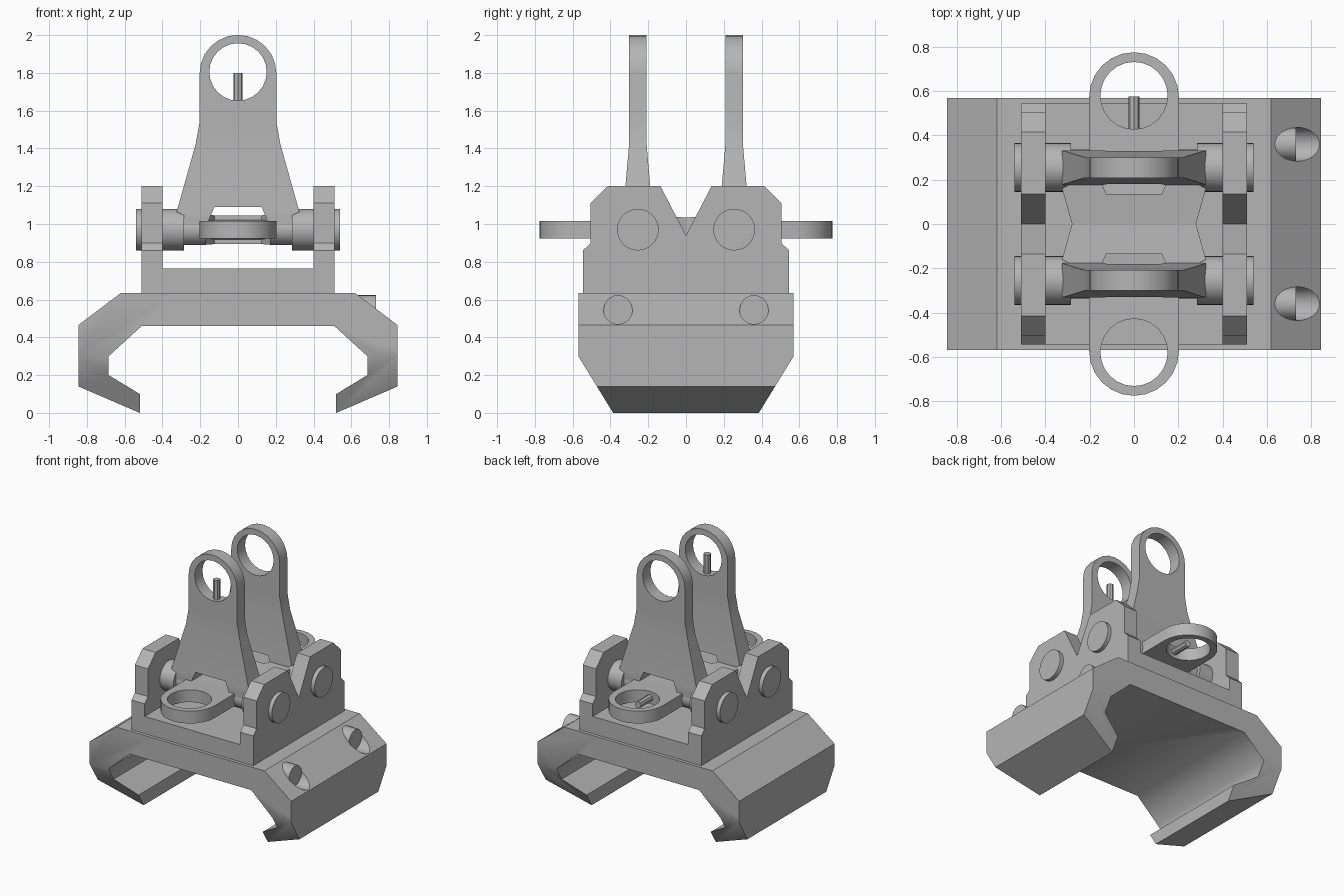
import bpy, bmesh, math
from mathutils import Matrix, Vector

if "Cube" in bpy.data.objects:
    bpy.data.objects.remove(bpy.data.objects["Cube"])

GREY = bpy.data.materials.new('dark_grey')
GREY.diffuse_color = (0.46, 0.46, 0.46, 1)
GREY.use_nodes = True
GREY.node_tree.nodes["Principled BSDF"].inputs["Base Color"].default_value = GREY.diffuse_color


def new_object(name, bm):
    bmesh.ops.recalc_face_normals(bm, faces=bm.faces)
    mesh = bpy.data.meshes.new(name)
    bm.to_mesh(mesh)
    bm.free()
    mesh.materials.append(GREY)
    ob = bpy.data.objects.new(name, mesh)
    bpy.context.collection.objects.link(ob)
    return ob


def prism(name, outline, axis, lo, hi):
    """Extrude a 2D outline along x (outline is y,z) or y (outline is x,z)."""
    bm = bmesh.new()
    put = (lambda a, b, d: (d, a, b)) if axis == 'x' else (lambda a, b, d: (a, d, b))
    face = bm.faces.new([bm.verts.new(put(a, b, lo)) for a, b in outline])
    ext = bmesh.ops.extrude_face_region(bm, geom=[face])['geom']
    verts = [v for v in ext if isinstance(v, bmesh.types.BMVert)]
    bmesh.ops.translate(bm, verts=verts, vec=put(0, 0, hi - lo))
    # keep the starting cap so the prism is closed
    if not face.is_valid:
        bmesh.ops.holes_fill(bm, edges=bm.edges)
    return new_object(name, bm)


def circle(a, b, r, n):
    return [(a + r * math.cos(2 * math.pi * i / n), b + r * math.sin(2 * math.pi * i / n))
            for i in range(n)]


def mirrored(half):
    """Complete an outline by reflecting it in its first coordinate."""
    return half + [(-a, b) for a, b in reversed(half) if abs(a) > 1e-6]


def boolean(ob, cutter, op='DIFFERENCE'):
    mod = ob.modifiers.new('cut', 'BOOLEAN')
    mod.operation, mod.object, mod.solver = op, cutter, 'EXACT'
    bpy.context.view_layer.update()
    mesh = bpy.data.meshes.new_from_object(
        ob.evaluated_get(bpy.context.evaluated_depsgraph_get()))
    ob.modifiers.clear()
    ob.data = mesh
    bpy.data.objects.remove(cutter)


def smooth(ob, degrees=25):
    bpy.ops.object.select_all(action='DESELECT')
    ob.select_set(True)
    bpy.context.view_layer.objects.active = ob
    bpy.ops.object.shade_smooth_by_angle(angle=math.radians(degrees))


PIVOT_Y, PIVOT_Z = 0.255, 0.97

# Rail clamp: C-shaped section with tapered lower jaws
clamp = prism('rail_clamp', mirrored([
    (0.62, 0.635), (0.845, 0.465), (0.845, 0.14), (0.52, 0.0), (0.52, 0.10),
    (0.685, 0.20), (0.685, 0.30), (0.51, 0.46)]), 'y', -0.57, 0.57)
boolean(clamp, prism('jaw_taper', mirrored([
    (0.385, -0.001), (0.57, 0.30), (0.57, 0.8)]), 'x', -1, 1), 'INTERSECT')

# Clamp screws sunk into the right-hand chamfer
for y in (-0.36, 0.36):
    boolean(clamp, prism('screw_hole', circle(y, 0.547, 0.077, 24), 'x', 0.73, 1.0))
    smooth(prism('clamp_screw', circle(y, 0.547, 0.076, 24), 'x', 0.55, 0.731))

# Soft shading over the jaw taper and the inside corners of the clamp
smooth(clamp, 34)
for e in clamp.data.edges:
    a, b = (clamp.data.vertices[i].co for i in e.vertices)
    if (abs(a.y - b.y) > 0.5 and abs(a.z - b.z) < 0.01
            and abs(a.x) < 0.7 and 0.29 < a.z < 0.47):
        e.use_edge_sharp = False

# Hinge base plate and the two notched ears
prism('base_plate', mirrored([(0.545, 0.635), (0.545, 0.765)]), 'x', -0.401, 0.401)
ear = mirrored([(0.545, 0.635), (0.545, 0.86), (0.505, 0.90), (0.505, 1.11),
                (0.415, 1.20), (0.135, 1.20), (0.0, 0.94)])
for s in (-1, 1):
    prism('hinge_ear', ear, 'x', *sorted((s * 0.40, s * 0.51)))
    # Hinge pins
    for y in (-PIVOT_Y, PIVOT_Y):
        smooth(prism('hinge_pin', circle(y, PIVOT_Z, 0.11, 32), 'x',
                     *sorted((s * 0.285, s * 0.54))))


def make_leaf():
    """Sight leaf standing on its pivot at the origin."""
    arc = [(0.203 * math.sin(t), 0.828 + 0.203 * math.cos(t))
           for t in (math.pi / 2 * i / 6 for i in range(7))]
    half = arc + [(0.203, 0.57), (0.225, 0.45), (0.325, 0.095), (0.285, 0.075),
                  (0.285, 0.0), (0.175, 0.0), (0.155, 0.05), (0.125, 0.12)]
    leaf = prism('sight_leaf', mirrored(half), 'y', -0.2, 0.2)
    # Side section thickens toward the hinge
    side = mirrored([(0.0465, 1.2), (0.0465, 0.45), (0.078, 0.09), (0.078, -0.05)])
    boolean(leaf, prism('leaf_section', side, 'x', -1, 1), 'INTERSECT')
    boolean(leaf, prism('aperture', circle(0, 0.835, 0.152, 24), 'y', -0.3, 0.3))
    barrels = [prism('leaf_barrel', circle(0, 0, 0.082, 24), 'x', *sorted((s * 0.17, s * 0.29)))
               for s in (-1, 1)]
    return [leaf] + barrels


def make_post():
    bm = bmesh.new()
    bmesh.ops.create_cone(bm, cap_ends=True, segments=8, radius1=0.025, radius2=0.025,
                          depth=0.155, matrix=Matrix.Translation((0, 0, 0.7525)))
    return new_object('aiming_post', bm)


# Front and rear sights, each shown both raised and folded over the base
for side in (-1, 1):
    for angle in (0, side * math.pi / 2):
        parts = make_leaf() + ([make_post()] if side < 0 else [])
        place = (Matrix.Translation(Vector((0, side * PIVOT_Y, PIVOT_Z)))
                 @ Matrix.Rotation(angle, 4, 'X'))
        for ob in parts:
            ob.data.transform(place)
            smooth(ob)
